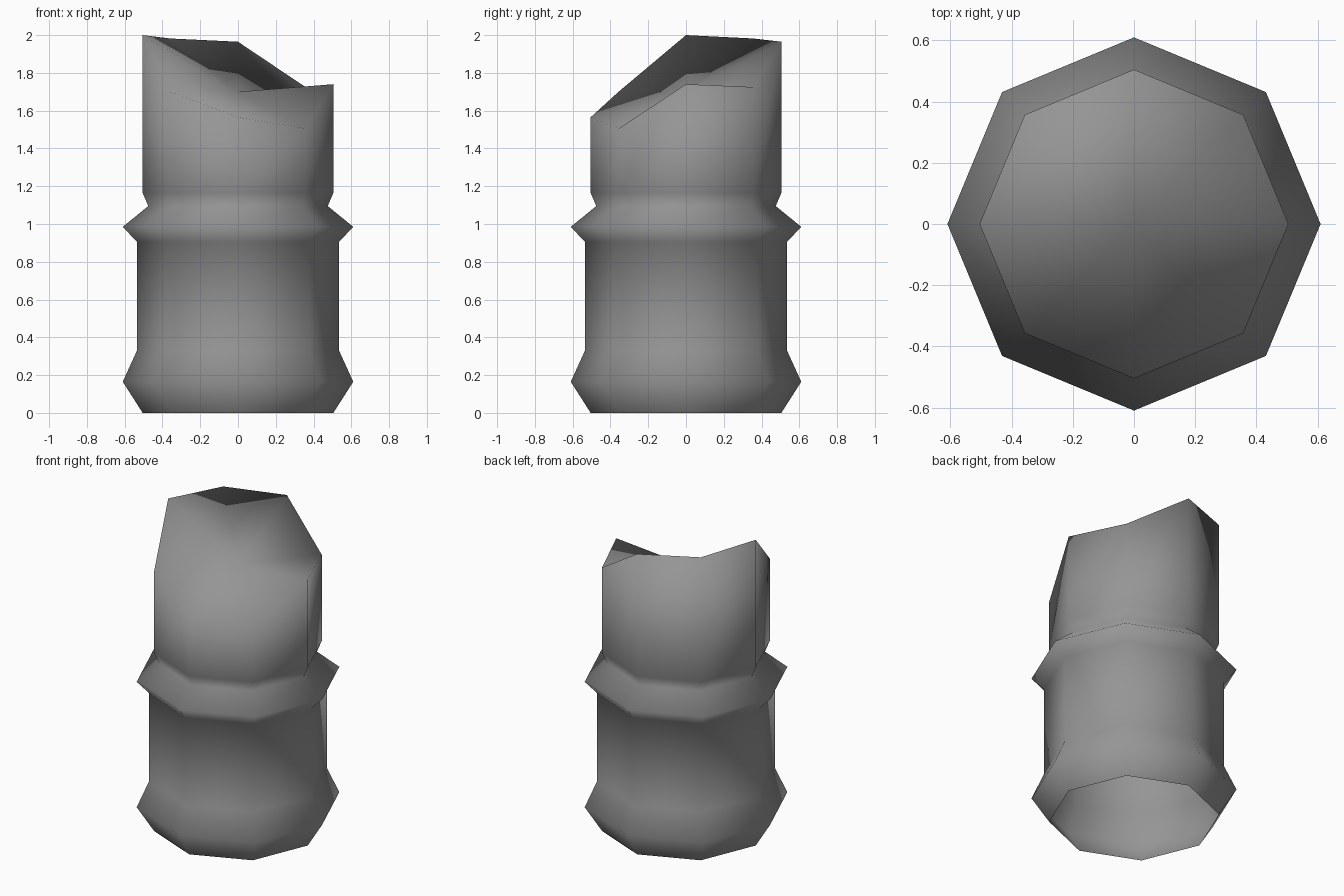
import bpy, bmesh
from math import cos, sin, pi

cube = bpy.data.objects.get("Cube")
if cube:
    bpy.data.objects.remove(cube, do_unlink=True)

SIDES = 8

# One plain grey material
grey = bpy.data.materials.new("mid grey")
grey.use_nodes = True
grey.diffuse_color = (0.3, 0.3, 0.3, 1)
grey.node_tree.nodes["Principled BSDF"].inputs["Base Color"].default_value = (0.3, 0.3, 0.3, 1)

# Stalk profile: radius and height, from the open foot to the upper section
profile = [(0.505, 0), (0.61, 0.165), (0.535, 0.33), (0.535, 0.905),
           (0.61, 0.985), (0.475, 1.095), (0.505, 1.165)]

# Height of the broken rim at each corner, counter-clockwise from +x
rim = [1.74, 1.725, 1.965, 1.982, 2.0, 1.70, 1.565, 1.505]

bm = bmesh.new()


def ring(radius, heights):
    """Add one octagonal ring of corners."""
    return [bm.verts.new((radius * cos(2 * pi * i / SIDES),
                          radius * sin(2 * pi * i / SIDES), z))
            for i, z in enumerate(heights)]


rings = [ring(r, [z] * SIDES) for r, z in profile]
rings.append(ring(0.505, rim))

# Walls between neighbouring rings
for low, high in zip(rings, rings[1:]):
    for i in range(SIDES):
        j = (i + 1) % SIDES
        bm.faces.new((low[i], low[j], high[j], high[i]))

# Jagged broken top, fanned around a sunken centre
centre = bm.verts.new((0, 0, 1.70))
top = rings[-1]
for i in range(SIDES):
    bm.faces.new((top[i], top[(i + 1) % SIDES], centre))

for face in bm.faces:
    face.smooth = True

mesh = bpy.data.meshes.new("broken_stalk")
bm.to_mesh(mesh)
bm.free()
mesh.materials.append(grey)
stalk = bpy.data.objects.new("broken_stalk", mesh)
bpy.context.collection.objects.link(stalk)
